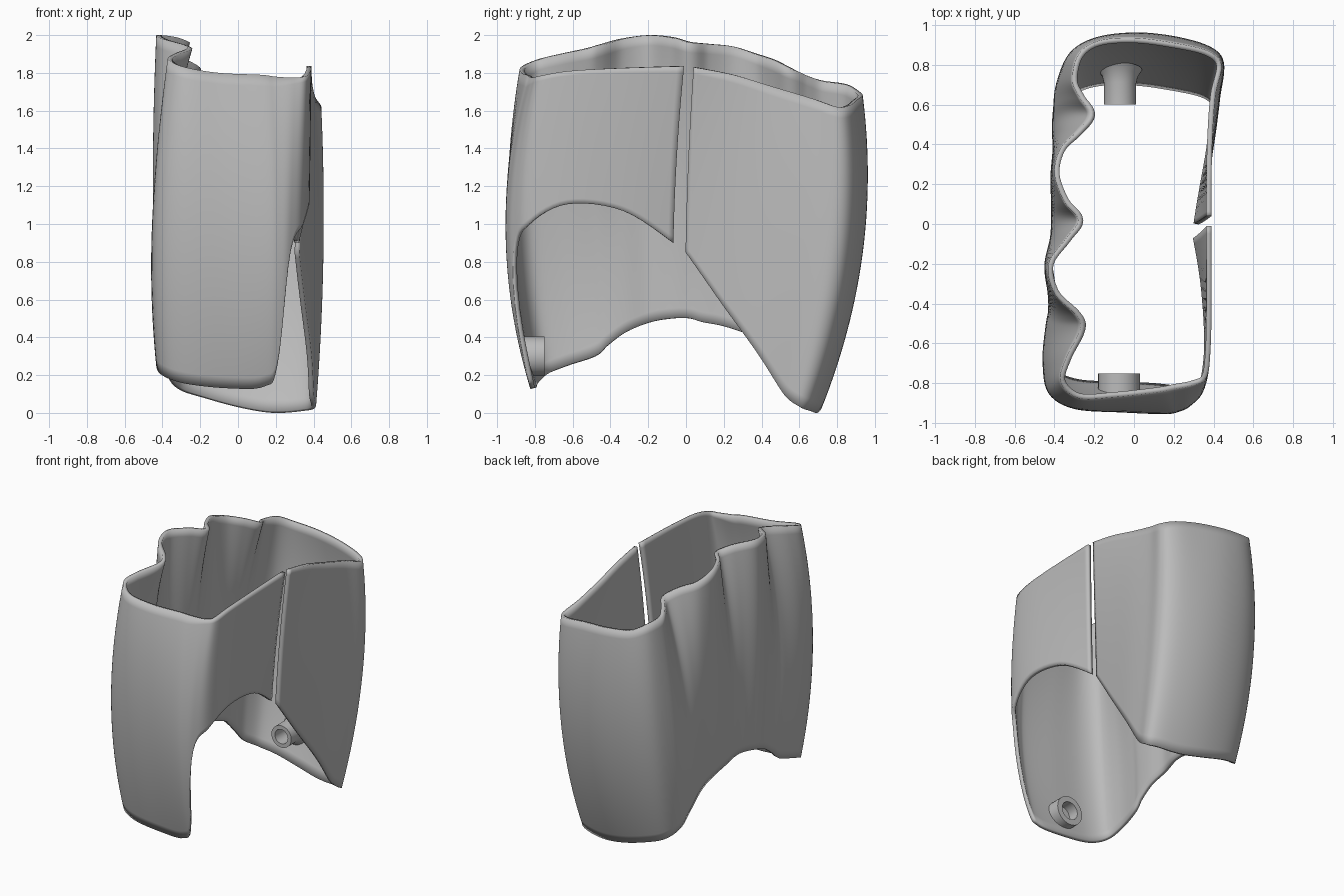
import bpy
import bmesh
import math

if "Cube" in bpy.data.objects:
    bpy.data.objects.remove(bpy.data.objects["Cube"])

# Single plastic colour
grey = bpy.data.materials.new("plain grey")
grey.use_nodes = True
grey.diffuse_color = (0.5, 0.5, 0.5, 1)
grey.node_tree.nodes["Principled BSDF"].inputs["Base Color"].default_value = (0.5, 0.5, 0.5, 1)

# Rim outline: from the slit around the back, the finger waves and the front
RIM = [(.39, .04), (.39, .25), (.395, .45), (.41, .65), (.44, .8), (.37, .87),
       (.2, .91), (0, .935), (-.18, .92), (-.28, .85), (-.31, .72), (-.27, .63),
       (-.22, .55), (-.28, .47), (-.37, .38), (-.4, .25), (-.35, .11), (-.28, .02),
       (-.34, -.07), (-.43, -.2), (-.4, -.35), (-.29, -.46), (-.27, -.53),
       (-.34, -.67), (-.37, -.79), (-.28, -.875), (-.1, -.87), (.12, -.845),
       (.2, -.83), (.3, -.81), (.365, -.77), (.385, -.62), (.39, -.35), (.39, -.01)]

# Waist outline at half height, point for point with the rim
WAIST = [(.33, 0), (.37, .22), (.41, .45), (.435, .65), (.45, .79), (.38, .87),
         (.2, .925), (0, .94), (-.2, .91), (-.33, .84), (-.39, .71), (-.4, .6),
         (-.4, .53), (-.405, .46), (-.41, .36), (-.42, .22), (-.415, .1), (-.41, .02),
         (-.42, -.07), (-.45, -.2), (-.435, -.34), (-.425, -.45), (-.435, -.53),
         (-.455, -.7), (-.43, -.85), (-.3, -.925), (-.05, -.945), (.15, -.955),
         (.22, -.945), (.28, -.915), (.345, -.83), (.375, -.62), (.36, -.33), (.325, -.065)]

# Heights of the lower and upper edge along the same outline
LOWER = [.85, .56, .3, .1, .03, .01, 0, .03, .08, .12, .18, .27, .33, .38, .42, .46, .48,
         .5, .5, .48, .43, .36, .3, .25, .2, .155, .13, .14, .25, .85, 1, 1.105, 1.07, .9]
UPPER = [1.83, 1.79, 1.73, 1.67, 1.62, 1.63, 1.66, 1.68, 1.7, 1.74, 1.76, 1.79, 1.83,
         1.87, 1.9, 1.94, 1.955, 1.965, 1.99, 2, 1.98, 1.95, 1.93, 1.9, 1.87, 1.83,
         1.8, 1.79, 1.78, 1.775, 1.785, 1.81, 1.825, 1.835]

STEPS = 6
ROWS = 28
TOP, MID, LOW = 1.8, .95, .15


def smooth(values, k):
    """Catmull-Rom interpolation of a list of numbers at column k."""
    i, t = divmod(k, STEPS)
    t /= STEPS
    last = len(values) - 1
    a, b, c, d = (values[min(max(i + n, 0), last)] for n in (-1, 0, 1, 2))
    return b + t / 2 * (c - a + t * (2 * a - 5 * b + 4 * c - d + t * (3 * (b - c) + d - a)))


def bulge(rim, waist, foot, s):
    """Parabola through the three outlines at height s."""
    return (rim * (s - MID) * (s - LOW) / ((TOP - MID) * (TOP - LOW))
            + waist * (s - TOP) * (s - LOW) / ((MID - TOP) * (MID - LOW))
            + foot * (s - TOP) * (s - MID) / ((LOW - TOP) * (LOW - MID)))


def finish(name, bm):
    mesh = bpy.data.meshes.new(name)
    bm.to_mesh(mesh)
    bm.free()
    mesh.materials.append(grey)
    obj = bpy.data.objects.new(name, mesh)
    bpy.context.collection.objects.link(obj)
    bpy.ops.object.select_all(action="DESELECT")
    obj.select_set(True)
    bpy.context.view_layer.objects.active = obj
    bpy.ops.object.shade_smooth_by_angle(angle=math.radians(35))
    return obj


def skin(bm, strips, closed=False):
    """Bridge neighbouring strips of vertices with quads."""
    following = strips[1:] + strips[:1] if closed else strips[1:]
    for p, q in zip(strips, following):
        for j in range(len(p) - 1):
            bm.faces.new((p[j], q[j], q[j + 1], p[j + 1]))


# Shell: one thin wall lofted between the outlines, open at the slit
bm = bmesh.new()
columns = []
for k in range((len(RIM) - 1) * STEPS + 1):
    rx, ry = (smooth([p[n] for p in RIM], k) for n in (0, 1))
    wx, wy = (smooth([p[n] for p in WAIST], k) for n in (0, 1))
    low, high = max(smooth(LOWER, k), 0), smooth(UPPER, k)
    shrink = .81 if wy > 0 else .87
    column = []
    for j in range(ROWS + 1):
        z = low + (high - low) * j / ROWS
        s = z * TOP / high
        column.append(bm.verts.new((bulge(rx, wx, wx * .93, s),
                                    bulge(ry, wy, wy * shrink, s), z)))
    columns.append(column)
skin(bm, columns)
shell = finish("grip_shell", bm)
wall = shell.modifiers.new("wall", "SOLIDIFY")
wall.thickness = .026
wall.offset = -1


def boss(name, x, z, profile, slope):
    """Hollow screw post along y; its root follows the slope of the wall."""
    bm = bmesh.new()
    strips = []
    for n in range(32):
        a = math.tau * n / 32
        strip = []
        for r, y, rooted in profile:
            dz = r * math.sin(a)
            strip.append(bm.verts.new((x + r * math.cos(a), y + slope * dz * rooted, z + dz)))
        strips.append(strip)
    skin(bm, strips, closed=True)
    bm.faces.new([strip[-1] for strip in strips])
    bmesh.ops.recalc_face_normals(bm, faces=bm.faces)
    finish(name, bm)


# Screw posts inside the front and back walls
boss("back_post", -.07, .28,
     [(.11, .775, 1), (.09, .745, 1), (.08, .7, .5), (.08, .6, 0), (.052, .6, 0), (.052, .74, 0)], .33)
boss("front_post", -.075, .3,
     [(.105, -.845, 1), (.105, -.75, 0), (.065, -.75, 0), (.065, -.83, 0)], -.25)
